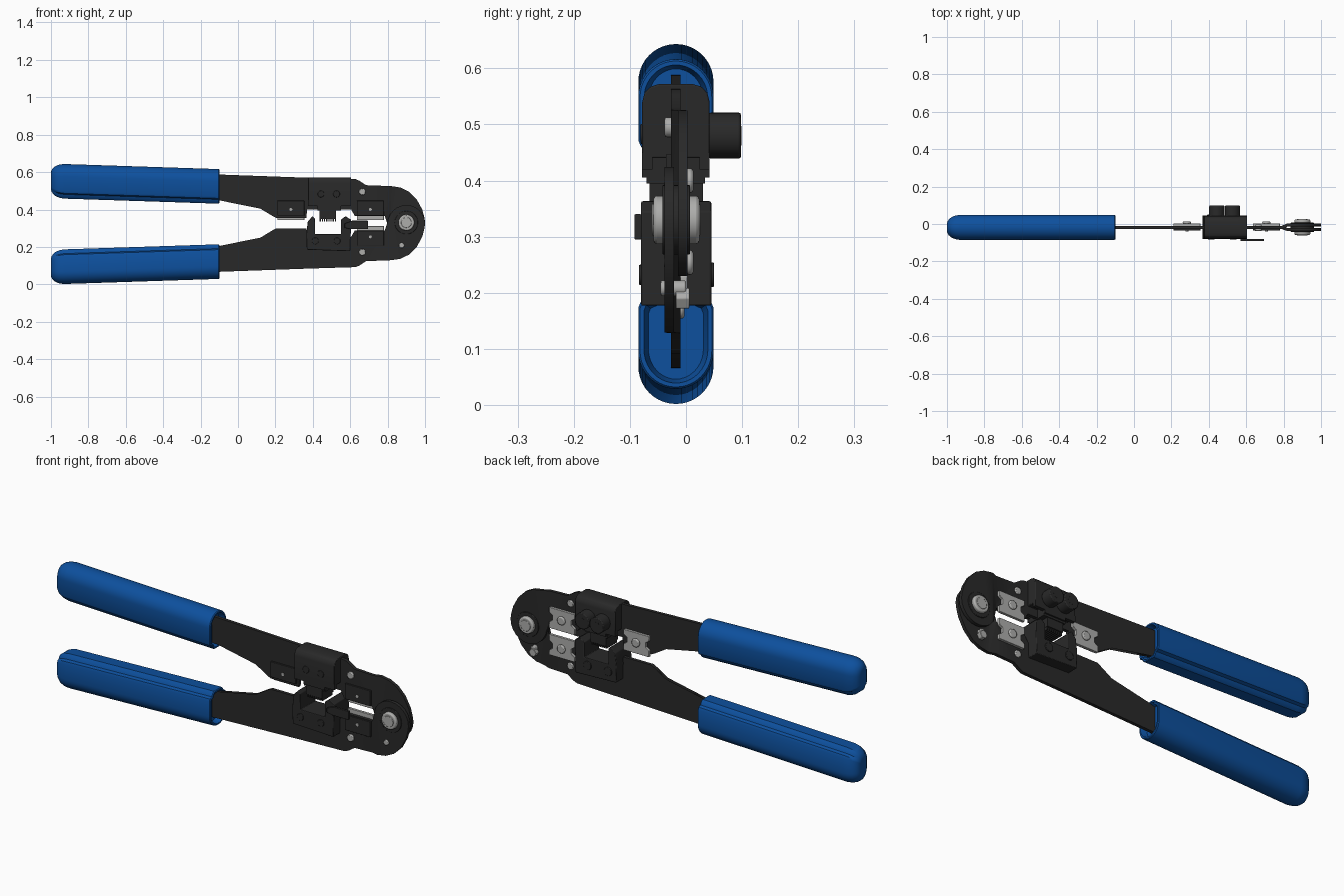
import bpy, bmesh, math
from mathutils import Vector

if "Cube" in bpy.data.objects:
    bpy.data.objects.remove(bpy.data.objects["Cube"])

MID = 0.327  # height of the mirror plane between the two jaws


def material(name, rgb):
    m = bpy.data.materials.new(name)
    m.diffuse_color = (*rgb, 1)
    m.use_nodes = True
    m.node_tree.nodes["Principled BSDF"].inputs["Base Color"].default_value = m.diffuse_color
    return m


BLACK = material("black_steel", (0.022, 0.022, 0.022))
BLUE = material("blue_grip", (0.004, 0.08, 0.34))
SILVER = material("bright_steel", (0.42, 0.42, 0.41))


def finish(name, bm, mat, bevel=0, segs=2):
    bmesh.ops.recalc_face_normals(bm, faces=bm.faces[:])
    me = bpy.data.meshes.new(name)
    bm.to_mesh(me)
    bm.free()
    ob = bpy.data.objects.new(name, me)
    bpy.context.collection.objects.link(ob)
    me.materials.append(mat)
    if bevel:
        b = ob.modifiers.new("bevel", 'BEVEL')
        b.width, b.segments, b.limit_method = bevel, segs, 'ANGLE'
    bpy.ops.object.select_all(action='DESELECT')
    ob.select_set(True)
    bpy.context.view_layer.objects.active = ob
    bpy.ops.object.shade_smooth_by_angle(angle=math.radians(35))
    return ob


def prism_bm(pts, y0, y1):
    """Outline in x, z extruded along y."""
    bm = bmesh.new()
    a = [bm.verts.new((x, y0, z)) for x, z in pts]
    b = [bm.verts.new((x, y1, z)) for x, z in pts]
    bm.faces.new(a)
    bm.faces.new(b)
    for i in range(len(pts)):
        j = (i + 1) % len(pts)
        bm.faces.new((a[i], a[j], b[j], b[i]))
    return bm


def prism(name, pts, y0, y1, mat, bevel=0):
    return finish(name, prism_bm(pts, y0, y1), mat, bevel)


def box(name, x0, x1, y0, y1, z0, z1, mat, bevel=0):
    return prism(name, [(x0, z0), (x1, z0), (x1, z1), (x0, z1)], y0, y1, mat, bevel)


def disc(name, x, z, r, y0, y1, mat, n=24, bevel=0):
    pts = [(x + r * math.cos(2 * math.pi * i / n), z + r * math.sin(2 * math.pi * i / n)) for i in range(n)]
    return prism(name, pts, y0, y1, mat, bevel)


def flip(pts):
    return [(x, 2 * MID - z) for x, z in pts]


# Jaw plates: thin arms whose heads step sideways to overlap at the pivot
plate = [(-0.3, 0.592), (-0.1, 0.587), (0.37, 0.57), (0.63, 0.562), (0.65, 0.553), (0.685, 0.53),
         (0.82, 0.525), (0.87, 0.517), (0.915, 0.495), (0.955, 0.455), (0.985, 0.4), (0.997, 0.355)]
plate += [(0.9 + 0.1 * math.cos(math.radians(a)), 0.33 + 0.1 * math.sin(math.radians(a)))
          for a in range(0, -181, -15)]
plate += [(0.8, 0.343), (0.785, 0.365), (0.625, 0.365), (0.605, 0.4), (0.37, 0.4), (0.365, 0.355),
          (0.205, 0.355), (0.185, 0.365), (0.155, 0.4), (0.12, 0.425), (0.06, 0.441), (-0.1, 0.449), (-0.3, 0.455)]


def jaw(name, pts, shift):
    bm = prism_bm(pts, -0.027, -0.010)
    bmesh.ops.triangulate(bm, faces=bm.faces[:])
    for x in (0.79, 0.82):
        bmesh.ops.bisect_plane(bm, geom=bm.verts[:] + bm.edges[:] + bm.faces[:], dist=1e-5,
                               plane_co=(x, 0, 0), plane_no=(1, 0, 0))
    for v in bm.verts:
        v.co.y += shift * min(1, max(0, (v.co.x - 0.79) / 0.03))
    finish(name, bm, BLACK)


jaw("upper_jaw", plate, 0.013)
jaw("lower_jaw", flip(plate), -0.011)


# Grips: rounded outer side, narrow ridge on the inner side, domed free end
def grip(name, side):
    prof = [(0.067 * math.cos(math.pi * i / 20), 0.0255 + 0.067 * math.sin(math.pi * i / 20)) for i in range(21)]
    inner = [(0.067, -0.052), (0.062, -0.064), (0.047, -0.07), (0.041, -0.084), (0.03, -0.0925)]
    prof += [(-u, v) for u, v in inner] + inner[::-1]
    rings = [(-0.13, 0.018), (-0.1, 0.01), (-0.1, 0.003), (-0.104, 0), (-0.93, 0), (-0.955, 0.004),
             (-0.975, 0.012), (-0.99, 0.024), (-0.998, 0.038), (-1.0, 0.05)]
    bm = bmesh.new()
    loops = []
    for x, inset in rings:
        zc = 0.201 + 0.0295 * (-0.1 - x) / 0.9
        su, sv = 1 - inset / 0.067, 1 - inset / 0.0925
        loops.append([bm.verts.new((x, -0.018 + u * su, 0.3225 + side * (zc + v * sv))) for u, v in prof])
    n = len(prof)
    for a, b in zip(loops, loops[1:]):
        for i in range(n):
            bm.faces.new((a[i], a[(i + 1) % n], b[(i + 1) % n], b[i]))
    bm.faces.new(loops[0])
    bm.faces.new(loops[-1])
    finish(name, bm, BLUE)


grip("upper_grip", 1)
grip("lower_grip", -1)

# Upper die: rounded saddle over the plate, stepped punch with teeth
bm = bmesh.new()
saddle = [(0.042, 0.44), (0.042, 0.54), (0.038, 0.556), (0.028, 0.567), (0.012, 0.572)]
saddle = saddle + [(-0.036 - y, z) for y, z in saddle[::-1]]
ends = [[bm.verts.new((x, y, z)) for y, z in saddle] for x in (0.375, 0.605)]
for e in ends:
    bm.faces.new(e)
for i in range(len(saddle)):
    j = (i + 1) % len(saddle)
    bm.faces.new((ends[0][i], ends[0][j], ends[1][j], ends[1][i]))
finish("die_saddle", bm, BLACK, 0.003)
for y0, y1, tag in ((-0.078, -0.06, "front"), (0.024, 0.042, "back")):
    prism("saddle_lip_" + tag, [(0.375, 0.45), (0.375, 0.42), (0.43, 0.42), (0.43, 0.405), (0.55, 0.405),
                                (0.55, 0.42), (0.605, 0.42), (0.605, 0.45)], y0, y1, BLACK)
box("punch_shoulder", 0.425, 0.55, -0.07, 0.034, 0.395, 0.45, BLACK)
box("punch", 0.435, 0.525, -0.065, 0.03, 0.35, 0.4, BLACK)
for i in range(8):
    x = 0.437 + i * 0.0115
    box(f"punch_tooth_{i + 1}", x, x + 0.006, -0.06, 0.025, 0.335, 0.352, BLACK)
for i, x in enumerate((0.443, 0.527)):
    disc(f"die_knob_{i + 1}", x, 0.48, 0.041, 0.04, 0.098, BLACK, 32, 0.004)
    disc(f"die_knob_recess_{i + 1}", x, 0.48, 0.02, 0.09, 0.0985, BLACK, 6)
    disc(f"die_pin_{i + 1}", x, 0.483, 0.018, -0.081, -0.07, BLACK, 20, 0.002)

# Lower die: U-shaped nest with two walls
prism("die_nest", [(0.368, 0.185), (0.6, 0.177), (0.605, 0.345), (0.575, 0.364), (0.55, 0.345), (0.55, 0.268),
                   (0.412, 0.268), (0.412, 0.35), (0.398, 0.364), (0.373, 0.335), (0.365, 0.27)],
      -0.08, 0.045, BLACK, 0.003)
for i, x in enumerate((0.413, 0.53)):
    disc(f"nest_screw_front_{i + 1}", x, 0.232, 0.018, -0.084, -0.07, BLACK, 20, 0.002)
    disc(f"nest_screw_back_{i + 1}", x, 0.232, 0.022, 0.04, 0.05, BLACK, 20, 0.002)
prism("latch_tab", [(0.57, 0.302), (0.6, 0.295), (0.695, 0.295), (0.695, 0.34), (0.61, 0.34), (0.57, 0.325)],
      -0.092, -0.079, BLACK, 0.002)


# Blades: notched plate on the back, raised pad in front, one screw each
def blade(name, x0, x1, lower):
    def m(pts):
        return flip(pts) if lower else pts
    xc, z0, z1, zc = (x0 + x1) / 2, 0.343, 0.45, 0.4
    pts = [(x0, z0), (x1, z0), (x1, 0.375), (x1 - 0.02, 0.388), (x1 - 0.02, 0.412), (x1, 0.425), (x1, z1),
           (x0, z1), (x0, 0.425), (x0 + 0.02, 0.412), (x0 + 0.02, 0.388), (x0, 0.375)]
    prism(name, m(pts), -0.011, 0.003, SILVER, 0.0015)
    prism(name + "_pad", m([(x0, 0.367), (x1, 0.367), (x1, 0.447), (x0, 0.447)]), -0.036, -0.025, BLACK, 0.002)
    z = 2 * MID - zc if lower else zc
    disc(name + "_screw", xc, z, 0.022, 0.0, 0.013, SILVER, 24, 0.005)
    disc(name + "_screw_tip", xc, z, 0.008, -0.039, -0.03, SILVER, 12)


blade("stripper_blade_upper", 0.635, 0.78, False)
blade("stripper_blade_lower", 0.635, 0.78, True)
blade("cutter_blade", 0.21, 0.355, False)

# Rivets, pivot and stop
for tag, z in (("upper", 0.495), ("lower", 0.172)):
    disc("rivet_" + tag, 0.665, z, 0.018, -0.038, -0.003, SILVER, 20, 0.004)
disc("pivot_washer", 0.9, 0.33, 0.062, -0.042, 0.007, BLACK, 40, 0.002)
disc("pivot_pin", 0.9, 0.33, 0.043, -0.058, 0.024, SILVER, 40, 0.006)
disc("pivot_pin_core", 0.9, 0.33, 0.028, -0.061, 0.026, SILVER, 32, 0.002)
disc("stop_pin", 0.875, 0.208, 0.014, -0.045, 0.0, SILVER, 20, 0.003)
disc("stop_nut", 0.873, 0.19, 0.021, -0.018, 0.006, SILVER, 6, 0.002)
